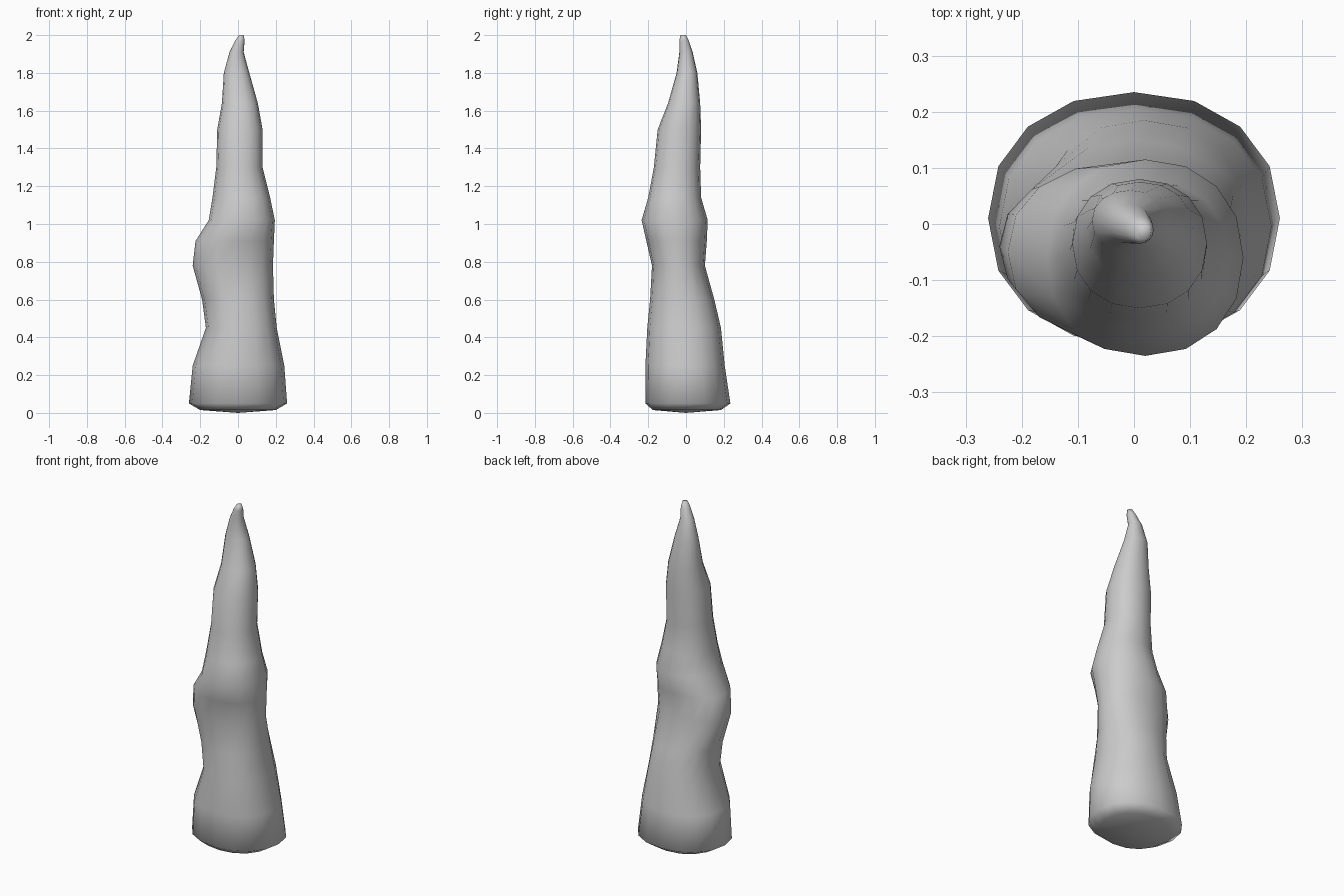
import bpy, bmesh, math

if "Cube" in bpy.data.objects:
    bpy.data.objects.remove(bpy.data.objects["Cube"])

# Cross-sections from base to tip: z, left x, right x, front y, back y
SECTIONS = [
    (0.015, -0.20, 0.20, -0.175, 0.185),
    (0.05, -0.26, 0.26, -0.215, 0.235),
    (0.25, -0.24, 0.245, -0.215, 0.205),
    (0.45, -0.17, 0.205, -0.205, 0.185),
    (0.60, -0.19, 0.19, -0.19, 0.15),
    (0.78, -0.24, 0.185, -0.18, 0.10),
    (0.91, -0.225, 0.19, -0.21, 0.11),
    (1.02, -0.155, 0.195, -0.235, 0.115),
    (1.14, -0.135, 0.17, -0.20, 0.08),
    (1.30, -0.115, 0.13, -0.17, 0.075),
    (1.50, -0.11, 0.13, -0.15, 0.08),
    (1.64, -0.085, 0.105, -0.095, 0.075),
    (1.80, -0.075, 0.06, -0.05, 0.06),
    (1.91, -0.045, 0.03, -0.035, 0.035),
    (1.97, -0.015, 0.035, -0.035, 0.015),
    (2.00, 0.005, 0.03, -0.03, 0.0),
]
SIDES = 16


def rounded(c):
    # slightly fuller than an ellipse
    return math.copysign(abs(c) ** 0.92, c)


# Stalagmite spike: lofted irregular rings
bm = bmesh.new()
rings = []
for z, x0, x1, y0, y1 in SECTIONS:
    ring = []
    for i in range(SIDES):
        a = 2 * math.pi * i / SIDES
        x = (x0 + x1) / 2 + (x1 - x0) / 2 * rounded(math.cos(a))
        y = (y0 + y1) / 2 + (y1 - y0) / 2 * rounded(math.sin(a))
        ring.append(bm.verts.new((x, y, z)))
    rings.append(ring)
for low, high in zip(rings, rings[1:]):
    for i in range(SIDES):
        j = (i + 1) % SIDES
        bm.faces.new((low[i], low[j], high[j], high[i]))
bm.faces.new(rings[-1])

# Underside sags to the ground at its middle
foot = bm.verts.new((0, 0, 0))
for i in range(SIDES):
    bm.faces.new((foot, rings[0][(i + 1) % SIDES], rings[0][i]))
bmesh.ops.recalc_face_normals(bm, faces=bm.faces)
for f in bm.faces:
    f.smooth = True

mesh = bpy.data.meshes.new("stone_spike")
bm.to_mesh(mesh)
bm.free()
spike = bpy.data.objects.new("stone_spike", mesh)
bpy.context.collection.objects.link(spike)
